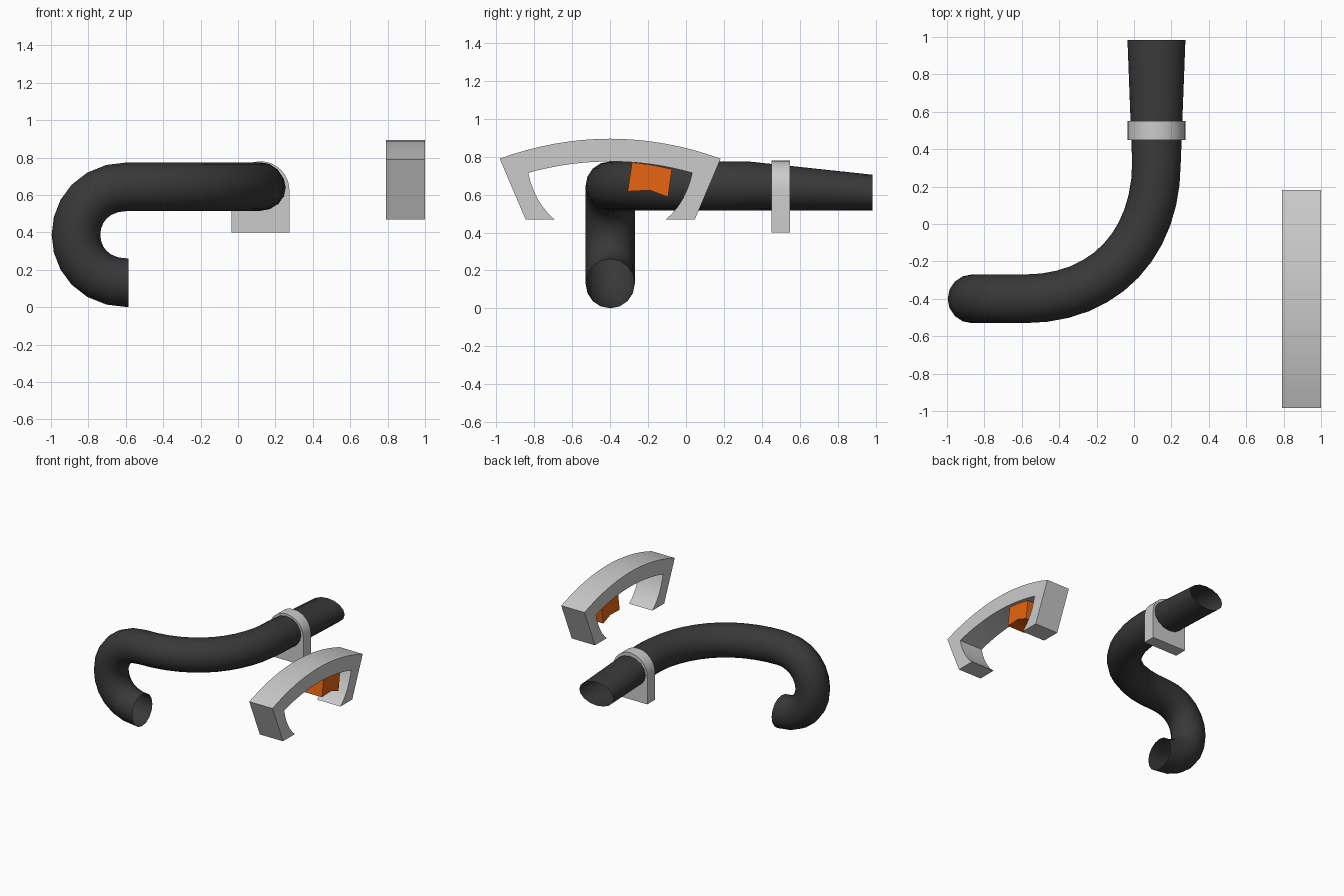
import bpy, bmesh
from math import sin, cos, pi
from mathutils import Vector

if "Cube" in bpy.data.objects:
    bpy.data.objects.remove(bpy.data.objects["Cube"])


def material(name, rgb):
    m = bpy.data.materials.new(name)
    m.diffuse_color = (*rgb, 1)
    m.use_nodes = True
    m.node_tree.nodes["Principled BSDF"].inputs["Base Color"].default_value = m.diffuse_color
    return m


def finish(name, bm, mat=None, angle=35):
    bmesh.ops.recalc_face_normals(bm, faces=bm.faces)
    me = bpy.data.meshes.new(name)
    bm.to_mesh(me)
    bm.free()
    ob = bpy.data.objects.new(name, me)
    bpy.context.collection.objects.link(ob)
    if mat:
        me.materials.append(mat)
    bpy.ops.object.select_all(action='DESELECT')
    ob.select_set(True)
    bpy.context.view_layer.objects.active = ob
    bpy.ops.object.shade_smooth_by_angle(angle=angle * pi / 180)
    return ob


def extrude_profile(name, points, offset, mat=None):
    bm = bmesh.new()
    face = bm.faces.new([bm.verts.new(p) for p in points])
    new = bmesh.ops.extrude_face_region(bm, geom=[face])["geom"]
    verts = [v for v in new if isinstance(v, bmesh.types.BMVert)]
    bmesh.ops.translate(bm, verts=verts, vec=offset)
    if not any(f == face for f in bm.faces):
        bmesh.ops.holes_fill(bm, edges=bm.edges)
    return finish(name, bm, mat)


def bezier(a, b, c, d, n=12):
    a, b, c, d = map(Vector, (a, b, c, d))
    out = []
    for i in range(n + 1):
        t = i / n
        s = 1 - t
        pos = a * s**3 + b * 3 * s * s * t + c * 3 * s * t * t + d * t**3
        tan = (b - a) * s * s + (c - b) * 2 * s * t + (d - c) * t * t
        out.append((pos, tan.normalized()))
    return out


dark = material("dark_rubber", (0.04, 0.04, 0.04))
orange = material("orange_trim", (0.8, 0.13, 0.005))

# Bent tube: a vertical U bend, then a sideways bend, then a flattened open end
Y, Z = Vector((0, 1, 0)), Vector((0, 0, 1))
rings = []
for pos, tan in bezier((-.585, -.4, .13), (-.96, -.4, .13),
                       (-.96, -.4, .645), (-.585, -.4, .645)):
    rings.append((pos, Y, tan.cross(Y), .13, .13))
for pos, tan in bezier((-.585, -.4, .645), (-.15, -.4, .645),
                       (.12, -.1, .645), (.12, .33, .645))[1:]:
    rings.append((pos, Z.cross(tan), Z, .13, .13))
rings.append((Vector((.12, .985, .61)), Vector((-1, 0, 0)), Z, .155, .095))

SIDES = 16
bm = bmesh.new()
loops = []
for pos, side, up, rs, ru in rings:
    loops.append([bm.verts.new(pos + side * rs * cos(2 * pi * k / SIDES)
                               + up * ru * sin(2 * pi * k / SIDES)) for k in range(SIDES)])
for p, q in zip(loops, loops[1:]):
    for k in range(SIDES):
        j = (k + 1) % SIDES
        bm.faces.new((p[k], p[j], q[j], q[k]))
finish("bent_tube", bm, dark, 60)

# Arched mounting block around the tube
arch = [(.12 + .155 * cos(pi * i / 16), .45, .625 + .155 * sin(pi * i / 16)) for i in range(17)]
arch += [(-.035, .45, .4), (.275, .45, .4)]
extrude_profile("mounting_block", arch, (0, .1, 0))

# Curved bracket: half profile (distance from its middle, height), mirrored about y = -0.4
N = 8
half = [(.583 * i / N, .895 - .105 * (i / N)**2) for i in range(N + 1)]
half.append((.447, .47))
leg = bezier((.295, .47, 0), (.365, .53, 0), (.41, .61, 0), (.433, .715, 0), 6)
half += [(p.x, p.y) for p, _ in leg]
half += [(.433 * i / N, .775 - .06 * (i / N)**2) for i in range(N - 1, -1, -1)]
outline = [(.79, -.4 + d, z) for d, z in half]
outline += [(.79, -.4 - d, z) for d, z in reversed(half[1:-1])]
extrude_profile("curved_bracket", outline, (.21, 0, 0))

# Orange insert with a notched lower edge, hanging under the bracket
insert = [(-.285, .77), (-.308, .617), (-.19, .623), (-.095, .587), (-.074, .735), (-.18, .757)]
extrude_profile("trigger_insert", [(.815, y, z) for y, z in insert], (.16, 0, 0), orange)
